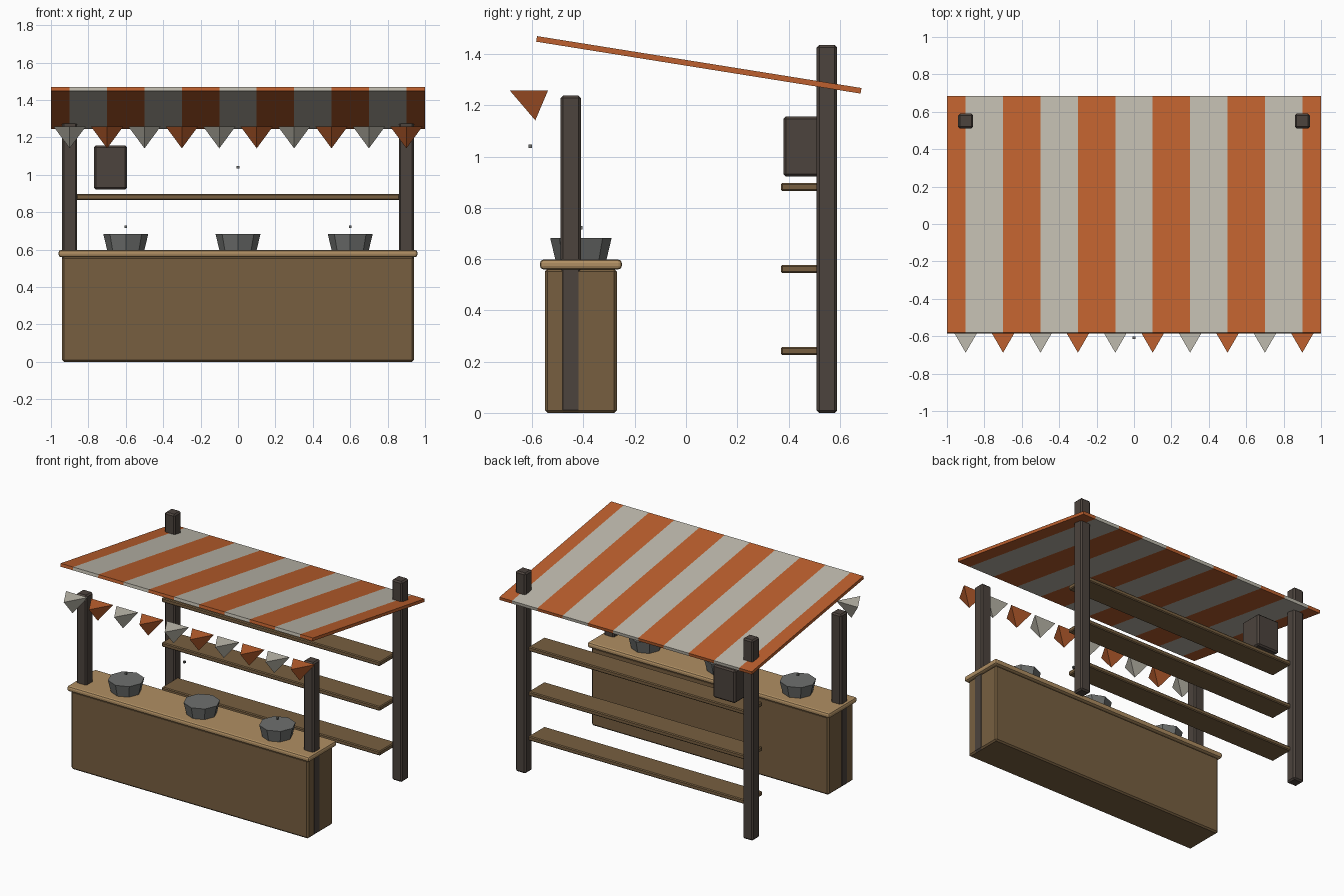
import bpy, bmesh, math
from mathutils import Matrix

if "Cube" in bpy.data.objects:
    bpy.data.objects.remove(bpy.data.objects["Cube"])


def srgb(r, g, b):
    f = lambda c: c / 12.92 if c <= 0.04045 else ((c + 0.055) / 1.055) ** 2.4
    return tuple(f(c / 255) for c in (r, g, b)) + (1.0,)


def material(name, rgb):
    m = bpy.data.materials.new(name)
    m.diffuse_color = srgb(*rgb)
    m.use_nodes = True
    m.node_tree.nodes["Principled BSDF"].inputs["Base Color"].default_value = m.diffuse_color
    return m


ORANGE = material("orange_cloth", (189, 96, 46))
CREAM = material("cream_cloth", (190, 186, 173))
WOOD = material("brown_wood", (119, 95, 64))
LIGHT_WOOD = material("light_wood", (176, 143, 99))
DARK_WOOD = material("dark_wood", (76, 67, 61))
METAL = material("grey_metal", (110, 112, 110))


def finish(bm, name, mats):
    bmesh.ops.recalc_face_normals(bm, faces=bm.faces)
    me = bpy.data.meshes.new(name)
    bm.to_mesh(me)
    bm.free()
    ob = bpy.data.objects.new(name, me)
    for m in mats:
        me.materials.append(m)
    bpy.context.collection.objects.link(ob)
    return ob


def box(name, x, y, z, mat, bevel=0.0, segments=1):
    """Box from (min, max) ranges, with optional bevelled edges."""
    bm = bmesh.new()
    size = [r[1] - r[0] for r in (x, y, z)]
    mid = [(r[1] + r[0]) / 2 for r in (x, y, z)]
    bmesh.ops.create_cube(bm, size=1, matrix=Matrix.Translation(mid) @ Matrix.Diagonal((*size, 1)))
    if bevel:
        bmesh.ops.bevel(bm, geom=bm.edges[:], offset=bevel, segments=segments,
                        profile=0.5, affect='EDGES')
    return finish(bm, name, [mat])


def cone(name, loc, sides, r_bottom, r_top, depth, mat, turn=0.0):
    bm = bmesh.new()
    bmesh.ops.create_cone(bm, cap_ends=True, segments=sides, radius1=r_bottom, radius2=r_top,
                          depth=depth, matrix=Matrix.Translation(loc) @ Matrix.Rotation(turn, 4, 'Z'))
    bmesh.ops.remove_doubles(bm, verts=bm.verts, dist=1e-5)
    return finish(bm, name, [mat])


# Counter
box("counter_body", (-0.94, 0.94), (-0.55, -0.27), (0, 0.562), WOOD, 0.01)
box("counter_top", (-0.96, 0.96), (-0.57, -0.25), (0.56, 0.598), LIGHT_WOOD, 0.014, 2)

# Posts, front pair runs through the counter
for side, s in (("left", -1), ("right", 1)):
    xs = sorted((s * 0.86, s * 0.941))
    box("front_post_" + side, xs, (-0.49, -0.41), (0.001, 1.238), DARK_WOOD, 0.01)
    box("back_post_" + side, xs, (0.51, 0.59), (0, 1.436), DARK_WOOD, 0.01)

# Back shelves and the box above the top one
for i, z in enumerate((0.225, 0.545, 0.865)):
    box(f"shelf_{i + 1}", (-0.865, 0.865), (0.37, 0.55), (z, z + 0.032), WOOD, 0.006)
box("storage_box", (-0.77, -0.593), (0.38, 0.545), (0.922, 1.157), DARK_WOOD, 0.01)

# Sloping striped canopy: one slab cut at every stripe boundary
bm = bmesh.new()
cuts = [-1.0] + [-0.9 + 0.2 * i for i in range(10)] + [1.0]
profile = [(-0.641, -0.011), (0.641, -0.011), (0.641, 0.011), (-0.641, 0.011)]
loops = [[bm.verts.new((x, y, z)) for y, z in profile] for x in cuts]
for i in range(len(cuts) - 1):
    for k in range(4):
        n = (k + 1) % 4
        f = bm.faces.new((loops[i][k], loops[i][n], loops[i + 1][n], loops[i + 1][k]))
        f.material_index = i % 2
bm.faces.new(loops[0])
bm.faces.new(loops[-1])
bmesh.ops.transform(bm, verts=bm.verts, matrix=Matrix.Translation((0, 0.05, 1.358))
                    @ Matrix.Rotation(math.atan(-0.16), 4, 'X'))
finish(bm, "canopy", [ORANGE, CREAM])

# Row of three-sided pennants, one corner to the front
for i in range(10):
    ob = cone(f"pennant_{i + 1}", (0, 0, 0), 3, 0.0, 0.1, 0.117, (CREAM, ORANGE)[i % 2])
    front = min(ob.data.vertices, key=lambda v: (v.co.z < 0, v.co.y)).co
    rim = [v.co for v in ob.data.vertices if v.co.z > 0]
    turn = -math.pi / 2 - math.atan2(rim[0].y, rim[0].x)
    ob.data.transform(Matrix.Translation((-0.9 + 0.2 * i, -0.588, 1.2)) @ Matrix.Rotation(turn, 4, 'Z'))

# Bowls with a corner to the front
for i, x in enumerate((-0.6, 0, 0.6)):
    cone(f"bowl_{i + 1}", (x, -0.41, 0.639), 8, 0.099, 0.12, 0.088, METAL)

# Tiny loose beads
for i, (x, y, z) in enumerate(((-0.6, -0.41, 0.722), (0.6, -0.41, 0.722), (0, -0.608, 1.041))):
    box(f"bead_{i + 1}", (x - 0.007, x + 0.007), (y - 0.007, y + 0.007), (z - 0.007, z + 0.007), METAL)
